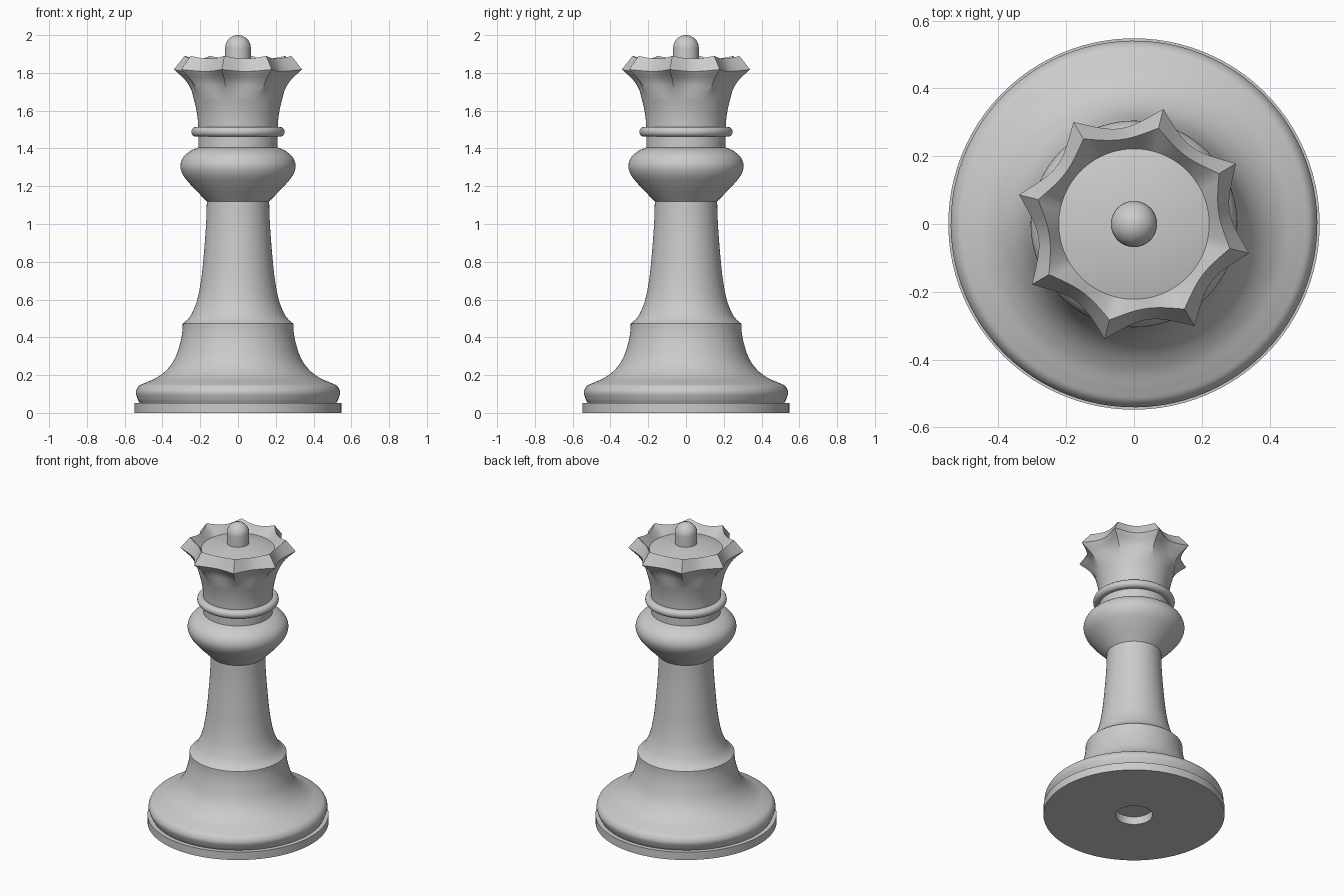
import bpy, bmesh, math
from mathutils import Vector

if "Cube" in bpy.data.objects:
    bpy.data.objects.remove(bpy.data.objects["Cube"], do_unlink=True)

SEGMENTS = 96
POINTS = 8                      # points on the crown
TWIST = math.radians(-14.3)     # direction of the first crown point

grey = bpy.data.materials.new("plain grey")
grey.use_nodes = True
grey.diffuse_color = (0.6, 0.6, 0.6, 1)
grey.node_tree.nodes["Principled BSDF"].inputs["Base Color"].default_value = grey.diffuse_color


def curve(points, steps=6):
    """Smooth curve through the given profile points."""
    pts = [Vector(p) for p in points]
    pts = [2 * pts[0] - pts[1]] + pts + [2 * pts[-1] - pts[-2]]
    out = []
    for a, b, c, d in zip(pts, pts[1:], pts[2:], pts[3:]):
        for i in range(steps):
            t = i / steps
            out.append(b + 0.5 * t * (c - a + t * (2 * a - 5 * b + 4 * c - d
                                                   + t * (3 * (b - c) + d - a))))
    return out + [pts[-2]]


def surface(name, rows):
    """Skin closed rings of points, welding any ring that shrinks to the axis."""
    bm = bmesh.new()
    rings = [[bm.verts.new(p) for p in row] for row in rows]
    for low, high in zip(rings, rings[1:]):
        for i in range(SEGMENTS):
            j = (i + 1) % SEGMENTS
            bm.faces.new((low[i], low[j], high[j], high[i]))
    bmesh.ops.remove_doubles(bm, verts=bm.verts, dist=0.0001)
    bmesh.ops.recalc_face_normals(bm, faces=bm.faces)
    mesh = bpy.data.meshes.new(name)
    bm.to_mesh(mesh)
    bm.free()
    mesh.materials.append(grey)
    obj = bpy.data.objects.new(name, mesh)
    bpy.context.collection.objects.link(obj)
    bpy.ops.object.select_all(action='DESELECT')
    obj.select_set(True)
    bpy.context.view_layer.objects.active = obj
    bpy.ops.object.shade_smooth_by_angle(angle=math.radians(28))
    return obj


def ring(radius, height):
    """radius and height are functions of the scallop depth (0 at a point, 1 between)."""
    row = []
    for i in range(SEGMENTS):
        u = (i * POINTS / SEGMENTS) % 1
        s = 1 - (2 * u - 1) ** 2
        a = TWIST + math.tau * i / SEGMENTS
        row.append((radius(s) * math.cos(a), radius(s) * math.sin(a), height(s)))
    return row


def lathe(name, profile):
    return surface(name, [ring(lambda s, r=r: r, lambda s, z=z: z) for r, z in profile])


def capped(profile):
    return [(0, profile[0][1])] + list(profile) + [(0, profile[-1][1])]


# Foot disc with a shallow round hole underneath
lathe("foot_disc", [(0, 0.08), (0.112, 0.08), (0.112, 0), (0.548, 0), (0.548, 0.052),
                    (0.52, 0.052), (0, 0.09)])

# Rounded base sweeping up to the shoulder
lathe("base", capped(curve([(0.52, 0.052), (0.532, 0.075), (0.541, 0.11), (0.525, 0.142),
                            (0.49, 0.16), (0.43, 0.187), (0.375, 0.23), (0.333, 0.29),
                            (0.306, 0.37), (0.295, 0.43), (0.293, 0.472)])))

# Tapered stem
lathe("stem", capped(curve([(0.293, 0.472), (0.262, 0.5), (0.238, 0.54), (0.213, 0.61),
                            (0.192, 0.73), (0.176, 0.9), (0.168, 1.02), (0.165, 1.12)])))

# Round bulb under the head
lathe("bulb", capped(curve([(0.165, 1.12), (0.2, 1.155), (0.25, 1.207), (0.29, 1.258),
                            (0.305, 1.305), (0.292, 1.35), (0.255, 1.385), (0.21, 1.405)])))

# Neck and its ring
lathe("neck", capped([(0.21, 1.4), (0.21, 1.47)]))
lathe("neck_ring", capped([(0.2, 1.462)] + [
    (0.222 + 0.025 * math.cos(a), 1.488 + 0.026 * math.sin(a))
    for a in (math.pi * (i / 12 - 0.5) for i in range(13))] + [(0.2, 1.514)]))

# Crown: flared wall whose scallops deepen towards the rim
wall = curve([(0.21, 1.51), (0.215, 1.57), (0.23, 1.645), (0.25, 1.7),
              (0.287, 1.76), (0.35, 1.818)], 5)
rows = [ring(lambda s: 0, lambda s: 1.51)]
for r, z in wall:
    k = max(0, (z - 1.66) / 0.158) ** 1.5
    rows.append(ring(lambda s: r - 0.065 * k * s, lambda s: z - 0.01 * k * s))
rows.append(ring(lambda s: 0.292 - 0.04 * s, lambda s: 1.89 - 0.015 * s))
# Sunken, gently coned top inside the crown
rows.append(ring(lambda s: 0.222, lambda s: 1.825))
rows.append(ring(lambda s: 0, lambda s: 1.882))
surface("crown", rows)

# Domed finial
lathe("finial", [(0, 1.85), (0.068, 1.85)] + [
    (0.068 * math.cos(a), 1.932 + 0.068 * math.sin(a))
    for a in (math.pi / 2 * i / 10 for i in range(11))])
